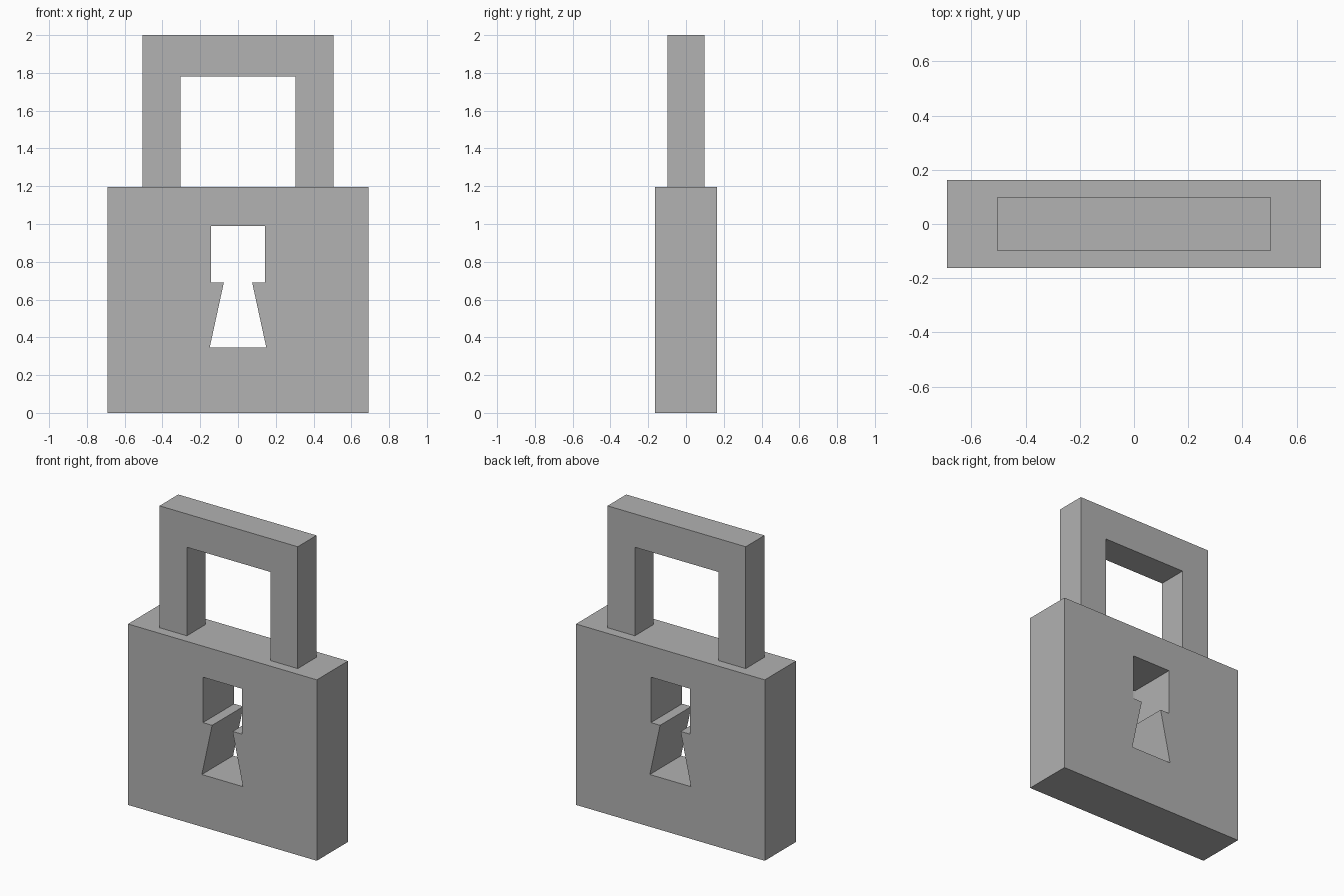
import bpy
import bmesh

cube = bpy.data.objects.get("Cube")
if cube:
    bpy.data.objects.remove(cube, do_unlink=True)

# Single plain metal colour
grey = bpy.data.materials.new("grey_metal")
grey.use_nodes = True
colour = (0.445, 0.445, 0.445, 1)
grey.diffuse_color = colour
grey.node_tree.nodes["Principled BSDF"].inputs["Base Color"].default_value = colour


def mirrored(half):
    """Close a right-hand (x, z) profile by mirroring it across x = 0."""
    return half + [(-x, z) for x, z in reversed(half)]


def extruded_plate(name, outlines, half_depth):
    """Fill nested (x, z) outlines, leaving holes, and extrude along y."""
    bm = bmesh.new()
    edges = []
    for outline in outlines:
        verts = [bm.verts.new((x, -half_depth, z)) for x, z in outline]
        edges += [bm.edges.new((a, b)) for a, b in zip(verts, verts[1:] + verts[:1])]
    bmesh.ops.triangle_fill(bm, edges=edges, use_beauty=True, normal=(0, -1, 0))
    result = bmesh.ops.extrude_face_region(bm, geom=bm.faces[:], use_keep_orig=True)
    moved = [g for g in result["geom"] if isinstance(g, bmesh.types.BMVert)]
    bmesh.ops.translate(bm, verts=moved, vec=(0, 2 * half_depth, 0))
    bmesh.ops.recalc_face_normals(bm, faces=bm.faces[:])
    mesh = bpy.data.meshes.new(name)
    bm.to_mesh(mesh)
    bm.free()
    mesh.materials.append(grey)
    obj = bpy.data.objects.new(name, mesh)
    bpy.context.collection.objects.link(obj)
    return obj


body_top = 1.195

# Lock body with a keyhole cut right through it
body = mirrored([(0.69, 0), (0.69, body_top)])
keyhole = mirrored([(0.15, 0.345), (0.075, 0.69), (0.142, 0.69), (0.142, 0.99)])
extruded_plate("lock_body", [body, keyhole], 0.163)

# Square shackle standing on the body
shackle = mirrored([(0.305, 1.78), (0.305, body_top), (0.505, body_top), (0.505, 2)])
extruded_plate("shackle", [shackle], 0.098)
